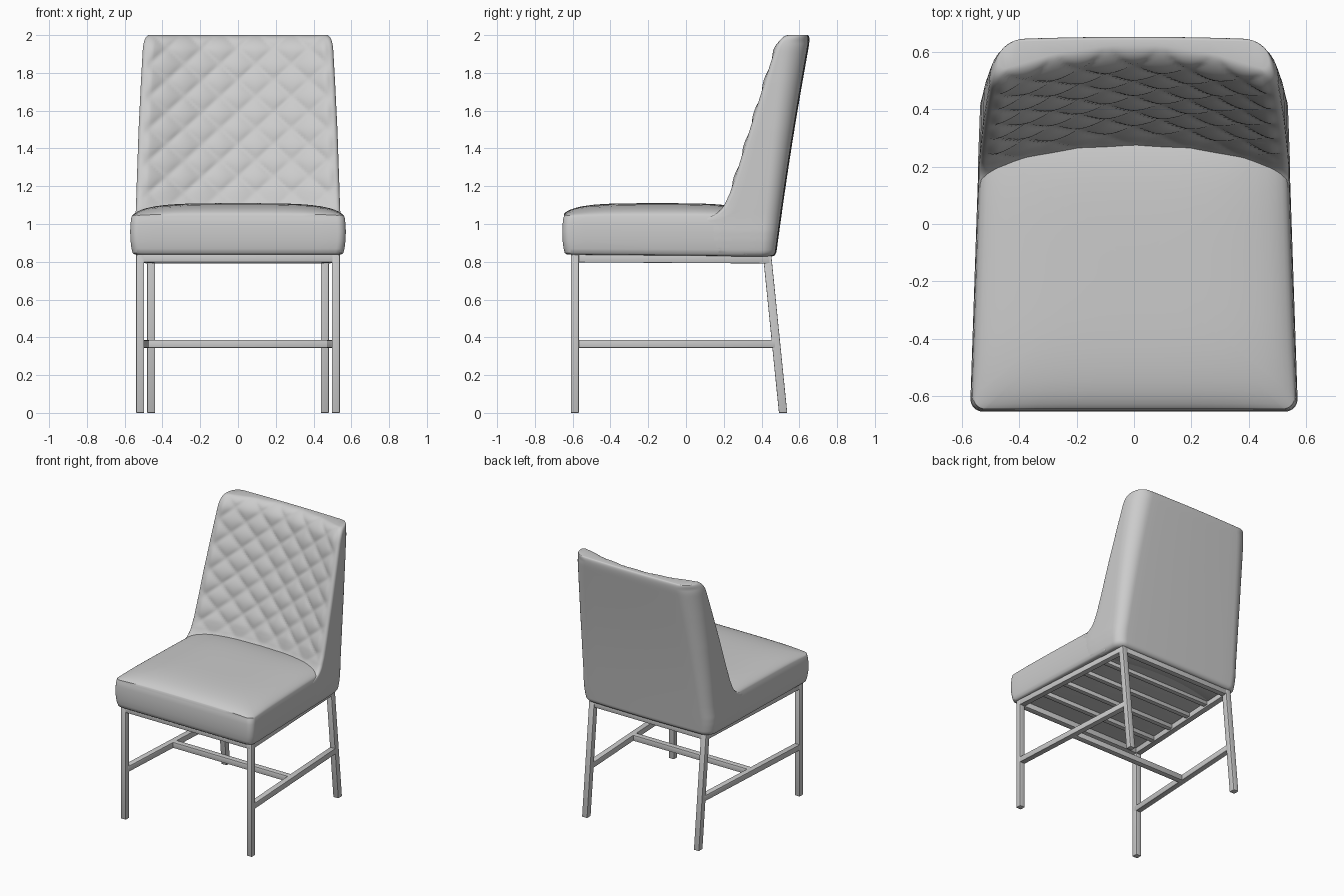
import bpy, bmesh, math
from mathutils import Vector

if "Cube" in bpy.data.objects:
    bpy.data.objects.remove(bpy.data.objects["Cube"])

grey = bpy.data.materials.new("warm_grey")
grey.diffuse_color = (0.6, 0.6, 0.6, 1)
grey.use_nodes = True
grey.node_tree.nodes["Principled BSDF"].inputs["Base Color"].default_value = grey.diffuse_color


def finish(name, bm, angle=40):
    bmesh.ops.recalc_face_normals(bm, faces=bm.faces)
    me = bpy.data.meshes.new(name)
    bm.to_mesh(me)
    bm.free()
    me.materials.append(grey)
    ob = bpy.data.objects.new(name, me)
    bpy.context.collection.objects.link(ob)
    bpy.ops.object.select_all(action='DESELECT')
    bpy.context.view_layer.objects.active = ob
    ob.select_set(True)
    bpy.ops.object.shade_smooth_by_angle(angle=math.radians(angle))
    return ob


def loft(name, rings, angle=40, split=None):
    """Skin a stack of closed rings; split = last front index for zipped end caps."""
    bm = bmesh.new()
    vs = [[bm.verts.new(p) for p in r] for r in rings]
    n = len(vs[0])
    for a, b in zip(vs, vs[1:]):
        for i in range(n):
            j = (i + 1) % n
            bm.faces.new((a[i], a[j], b[j], b[i]))
    for ring in (vs[0], vs[-1]):
        if split is None:
            bm.faces.new(ring)
            continue
        # zip the front row to the rear row from left to right
        f, r = ring[:split + 1], ring[:split:-1]
        i = j = 0
        while i < len(f) - 1 or j < len(r) - 1:
            if j == len(r) - 1 or (i < len(f) - 1 and f[i + 1].co.x <= r[j + 1].co.x):
                bm.faces.new((f[i], f[i + 1], r[j]))
                i += 1
            else:
                bm.faces.new((f[i], r[j + 1], r[j]))
                j += 1
    return finish(name, bm, angle)


def lookup(table, z):
    """Linear lookup in a list of (z, value) pairs."""
    if z <= table[0][0]:
        return table[0][1]
    for (z0, v0), (z1, v1) in zip(table, table[1:]):
        if z <= z1:
            return v0 + (v1 - v0) * (z - z0) / (z1 - z0)
    return table[-1][1]


# --- seat cushion: rounded, tapered outline with a crowned top ---
Y0, Y1, YC = -0.655, 0.36, -0.15


def seat_ring(z, inset=0.0, scale=1.0, crown=0.0):
    r, pts = 0.045, []
    y0, y1 = Y0 + inset, Y1 - inset

    def half(y):
        return 0.545 + 0.027 * (0.16 - y) / 0.8 - inset
    outline = []
    for s, cy, start in ((1, y1 - r, 0), (-1, y1 - r, 90), (-1, y0 + r, 180), (1, y0 + r, 270)):
        for k in range(9):
            a = math.radians(start + 90 * k / 8)
            y = cy + r * math.sin(a)
            outline.append((s * (half(y) - r) + r * math.cos(a), y))
    # even subdivisions between the corners
    for i, p in enumerate(outline):
        q = outline[(i + 1) % len(outline)]
        m = 12 if i % 9 == 8 else 1
        for k in range(m):
            t = k / m
            x, y = p[0] + (q[0] - p[0]) * t, p[1] + (q[1] - p[1]) * t
            x, y = x * scale, YC + (y - YC) * scale
            u, v = x / half(y), (y - YC) / (y1 - YC)
            dome = math.sqrt(max(0, (1 - u ** 4) * (1 - v ** 4)))
            slope = 0.008 * (y - Y0) * max(0, min(1, (0.95 - z) / 0.1))
            pts.append((x, y, z + crown * dome - slope))
    return pts


rings = [seat_ring(0.838, 0.035), seat_ring(0.84, 0.022), seat_ring(0.847, 0.013),
         seat_ring(0.87, 0.007), seat_ring(0.91, 0.002), seat_ring(0.96, 0.0),
         seat_ring(1.0, 0.002), seat_ring(1.03, 0.005), seat_ring(1.038, 0.008)]
for s in (0.998, 0.992, 0.98, 0.96, 0.92, 0.87, 0.8, 0.7, 0.58, 0.44, 0.3, 0.15, 0.03):
    rings.append(seat_ring(1.038, 0.008, s, 0.072))
loft("seat_cushion", rings)

# --- backrest: curved shell with a diamond-quilted front ---
FRONT = [(0.835, 0.22), (0.86, 0.1), (1.03, 0.09), (1.045, 0.145), (1.07, 0.18), (1.10, 0.203),
         (1.17, 0.235), (1.3, 0.277), (1.5, 0.338), (1.7, 0.4), (1.85, 0.447), (2.0, 0.495)]
WIDTH = [(0.83, 0.53), (0.85, 0.534), (0.87, 0.5385), (0.91, 0.5435), (0.96, 0.5455),
         (1.0, 0.5435), (1.04, 0.542), (1.2, 0.539), (1.5, 0.531), (1.75, 0.52), (2.0, 0.507)]
N = 72


def back_ring(z, inset=0.0, roll=0.0):
    """One plan section; roll (0..1) curls the front edge back at the top."""
    w = lookup(WIDTH, z) - inset - 0.012 * roll
    yf = lookup(FRONT, z) + inset + 0.03 * roll
    k = (z - 0.83) / 1.17
    yr = 0.47 + 0.185 * k - 0.008 * math.sin(math.pi * k) - inset
    f = 0.022                                   # front edge radius
    R = min(0.07 + 0.06 * k, yr - yf - f - 0.006)
    fade = max(0, min(1, (z - 1.06) / 0.12)) * (1 - 0.85 * roll)
    pts = []
    # quilted front, left to right
    for i in range(N + 1):
        u = -1 + 2 * i / N
        x = (w - f) * u
        a, b = x / 0.19 + (z - 1.93) / 0.17, x / 0.19 - (z - 1.93) / 0.17
        puff = math.sqrt(abs(math.sin(math.pi * a) * math.sin(math.pi * b)))
        edge = min(1, (1 - abs(u)) / 0.06)
        pts.append((x, yf + 0.082 * (1 - u * u) - 0.018 * puff * fade * edge, z))
    # right side, rounded rear corner, rear, then the mirrored side
    side = [(w - f + f * math.sin(a), yf + f - f * math.cos(a))
            for a in (math.pi * j / 8 for j in range(1, 5))]
    side += [(w, yf + f + (yr - R - yf - f) * j / 4) for j in range(1, 4)]
    side += [(w - R + R * math.cos(a), yr - R + R * math.sin(a))
             for a in (math.pi * j / 20 for j in range(11))]
    pts += [(x, y, z) for x, y in side]
    for j in range(1, 12):
        t = 1 - j / 6
        pts.append(((w - R) * t, yr + 0.006 * (1 - t * t), z))
    pts += [(-x, y, z) for x, y in reversed(side)]
    # sides taper slightly towards the rear
    return [(x * (1 - 0.02 * max(0, min(1, (y - 0.2) / (yr - 0.2)))), y, p) for x, y, p in pts]


rings = [back_ring(0.828, 0.02), back_ring(0.834, 0.007)]
rings += [back_ring(0.85 + 1.06 * k / 84) for k in range(85)]
for k in range(1, 13):                          # rolled top edge
    a = math.pi / 2 * k / 12
    c = 1 - math.cos(a)
    rings.append(back_ring(1.91 + 0.09 * math.sin(a), 0.018 * c ** 1.5, c))
loft("backrest", rings, 50, split=N)

# --- metal frame: square tubes ---
T = 0.021
PLANES = {'x': ((0, 1, 0), (0, 0, 1)), 'y': ((1, 0, 0), (0, 0, 1)), 'z': ((1, 0, 0), (0, 1, 0))}


def tube(name, p, q, axis, a=T, b=T):
    """Square tube from p to q with ends cut square to the given axis."""
    u, v = (Vector(c) for c in PLANES[axis])
    bm = bmesh.new()
    ends = [[bm.verts.new(Vector(e) + u * a * s + v * b * t)
             for s, t in ((-1, -1), (1, -1), (1, 1), (-1, 1))] for e in (p, q)]
    for i in range(4):
        j = (i + 1) % 4
        bm.faces.new((ends[0][i], ends[0][j], ends[1][j], ends[1][i]))
    bm.faces.new(ends[0])
    bm.faces.new(ends[1])
    bmesh.ops.bevel(bm, geom=bm.edges[:], offset=0.003, segments=2, affect='EDGES', profile=0.5)
    return finish(name, bm)


for s, side in ((-1, "left"), (1, "right")):
    tube(f"front_leg_{side}", (s * 0.518, -0.588, 0), (s * 0.518, -0.588, 0.838), 'z')
    tube(f"rear_leg_{side}", (s * 0.46, 0.514, 0), (s * 0.46, 0.43, 0.832), 'z', T, 0.022)
    tube(f"side_rail_{side}", (s * 0.518, -0.6, 0.818), (s * 0.46, 0.445, 0.812), 'y')
    tube(f"side_stretcher_{side}", (s * 0.518, -0.588, 0.365), (s * 0.46, 0.475, 0.365), 'y')
tube("front_rail", (-0.53, -0.588, 0.818), (0.53, -0.588, 0.818), 'x')
tube("rear_rail", (-0.47, 0.43, 0.812), (0.47, 0.43, 0.812), 'x')
tube("cross_stretcher", (-0.485, -0.07, 0.365), (0.485, -0.07, 0.365), 'x')
for k in range(4):
    y = -0.38 + 0.2 * k
    w = 0.51 - 0.056 * (y + 0.59)
    tube(f"seat_slat_{k + 1}", (-w, y, 0.82), (w, y, 0.82), 'x', 0.018, 0.016)
